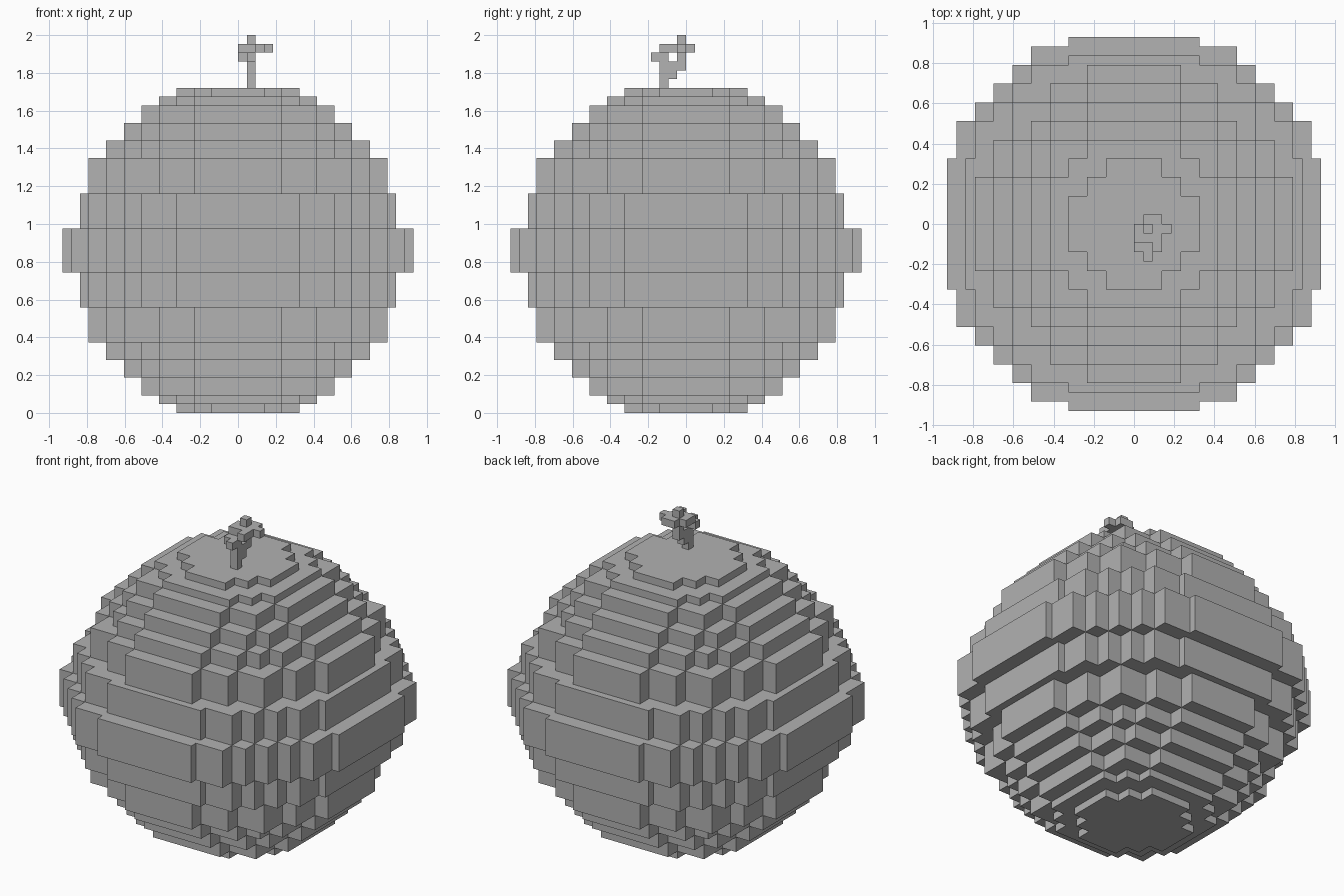
import bpy
import bmesh
import math
from mathutils import Vector

if "Cube" in bpy.data.objects:
    bpy.data.objects.remove(bpy.data.objects["Cube"], do_unlink=True)

UNIT = 2 / 43  # edge of one block

grey = bpy.data.materials.new("plain_grey")
grey.use_nodes = True
COLOUR = (0.445, 0.445, 0.445, 1)
grey.diffuse_color = COLOUR
grey.node_tree.nodes["Principled BSDF"].inputs["Base Color"].default_value = COLOUR


def block_skin(name, cells):
    """Outer skin of a set of unit blocks, with flat areas merged."""
    bm = bmesh.new()
    corners = {}

    def corner(p):
        if p not in corners:
            corners[p] = bm.verts.new(Vector(p) * UNIT)
        return corners[p]

    for cell in cells:
        for axis in range(3):
            for side in (0, 1):
                beyond = list(cell)
                beyond[axis] += 2 * side - 1
                if tuple(beyond) in cells:
                    continue
                ring = []
                for a, b in ((0, 0), (1, 0), (1, 1), (0, 1)):
                    p = list(cell)
                    p[axis] += side
                    p[(axis + 1) % 3] += a
                    p[(axis + 2) % 3] += b
                    ring.append(corner(tuple(p)))
                bm.faces.new(ring if side else ring[::-1])
    bmesh.ops.dissolve_limit(bm, angle_limit=math.radians(1),
                             verts=bm.verts[:], edges=bm.edges[:])
    mesh = bpy.data.meshes.new(name)
    bm.to_mesh(mesh)
    bm.free()
    mesh.materials.append(grey)
    obj = bpy.data.objects.new(name, mesh)
    bpy.context.collection.objects.link(obj)
    return obj


# Stepped round layers, from the pole to the waist:
# (thickness, half-sizes of the overlapping rectangles that form the outline)
LAYERS = [
    (1, [(3, 7), (5, 5)]),
    (1, [(5, 9), (7, 7)]),
    (2, [(5, 11), (9, 9)]),
    (2, [(5, 13), (9, 11)]),
    (2, [(5, 15), (9, 13), (11, 11)]),
    (4, [(5, 17), (9, 15), (13, 13)]),
    (4, [(7, 18), (11, 17), (13, 15)]),
    (5, [(7, 20), (11, 19), (13, 17), (15, 15)]),
]

# Round body, mirrored about the waist layer
body = set()
z = 0
for thick, rects in LAYERS + LAYERS[-2::-1]:
    for a, b in rects:
        for hx, hy in ((a, b), (b, a)):
            body.update((x, y, k) for x in range(-hx, hx)
                        for y in range(-hy, hy) for k in range(z, z + thick))
    z += thick
block_skin("round_body", body)

# Stem leaning back, with a small leafy cross on top: (level, row, first, last column)
STEM = [
    (0, -3, 1, 1),
    (1, -3, 1, 1), (1, -2, 1, 1),
    (2, -3, 1, 1), (2, -2, 1, 1), (2, -1, 1, 1),
    (3, -4, 1, 1), (3, -3, 0, 1), (3, -1, 1, 1),
    (4, -3, 2, 2), (4, -2, 0, 2), (4, -1, 0, 3), (4, 0, 1, 2),
    (5, -1, 1, 1),
]
stem = {(x, y, z + level) for level, y, first, last in STEM
        for x in range(first, last + 1)}
block_skin("stem", stem)
